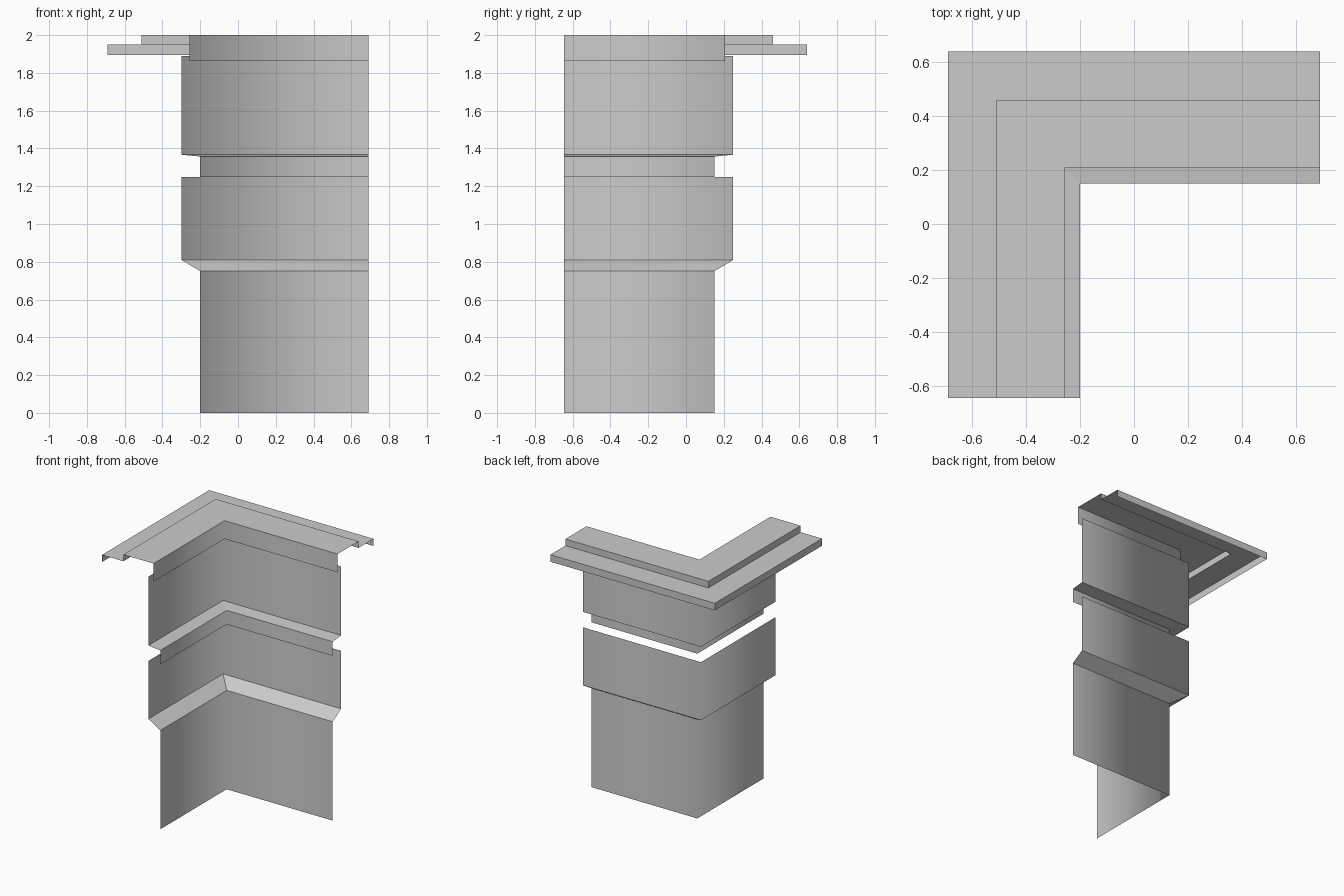
import bpy
import bmesh

if "Cube" in bpy.data.objects:
    bpy.data.objects.remove(bpy.data.objects["Cube"], do_unlink=True)

# One plain grey for the whole corner
grey = bpy.data.materials.new("light_grey")
grey.use_nodes = True
colour = (0.6, 0.6, 0.6, 1)
grey.diffuse_color = colour
grey.node_tree.nodes["Principled BSDF"].inputs["Base Color"].default_value = colour

HALF_X, HALF_Y = 0.69, 0.645      # ends of the two arms
CORNER_X, CORNER_Y = -0.2, 0.15   # inside corner of the wall


def sweep(name, profile):
    """Sweep a (setback, height) profile along the mitred L-shaped wall."""
    bm = bmesh.new()
    rows = []
    for d, z in profile:
        x, y = CORNER_X - d, CORNER_Y + d
        path = [(x, -HALF_Y, z), (x, y, z), (HALF_X, y, z)]
        rows.append([bm.verts.new(p) for p in path])
    for i in range(len(rows) - 1):
        low, high = rows[i], rows[i + 1]
        # Upright wall bands shade softly around the corner, the rest is flat
        upright = profile[i][0] == profile[i + 1][0] and profile[i][1] < profile[i + 1][1]
        for k in range(2):
            face = bm.faces.new((low[k], low[k + 1], high[k + 1], high[k]))
            face.smooth = upright
    mesh = bpy.data.meshes.new(name)
    bm.to_mesh(mesh)
    bm.free()
    mesh.materials.append(grey)
    obj = bpy.data.objects.new(name, mesh)
    bpy.context.collection.objects.link(obj)
    return obj


# Lower wall with its sloped sill and set-back band
sweep("lower_wall", [(0, 0), (0, 0.75), (0.1, 0.81), (0.1, 1.25)])

# Upper wall standing on a narrow projecting strip
sweep("upper_wall", [(0, 1.25), (0, 1.357), (0.1, 1.367), (0.1, 1.89)])

# Stepped cornice, open underneath
sweep("cornice", [(0.057, 1.862), (0.057, 2), (0.31, 2), (0.31, 1.95),
                  (0.49, 1.95), (0.49, 1.896)])
